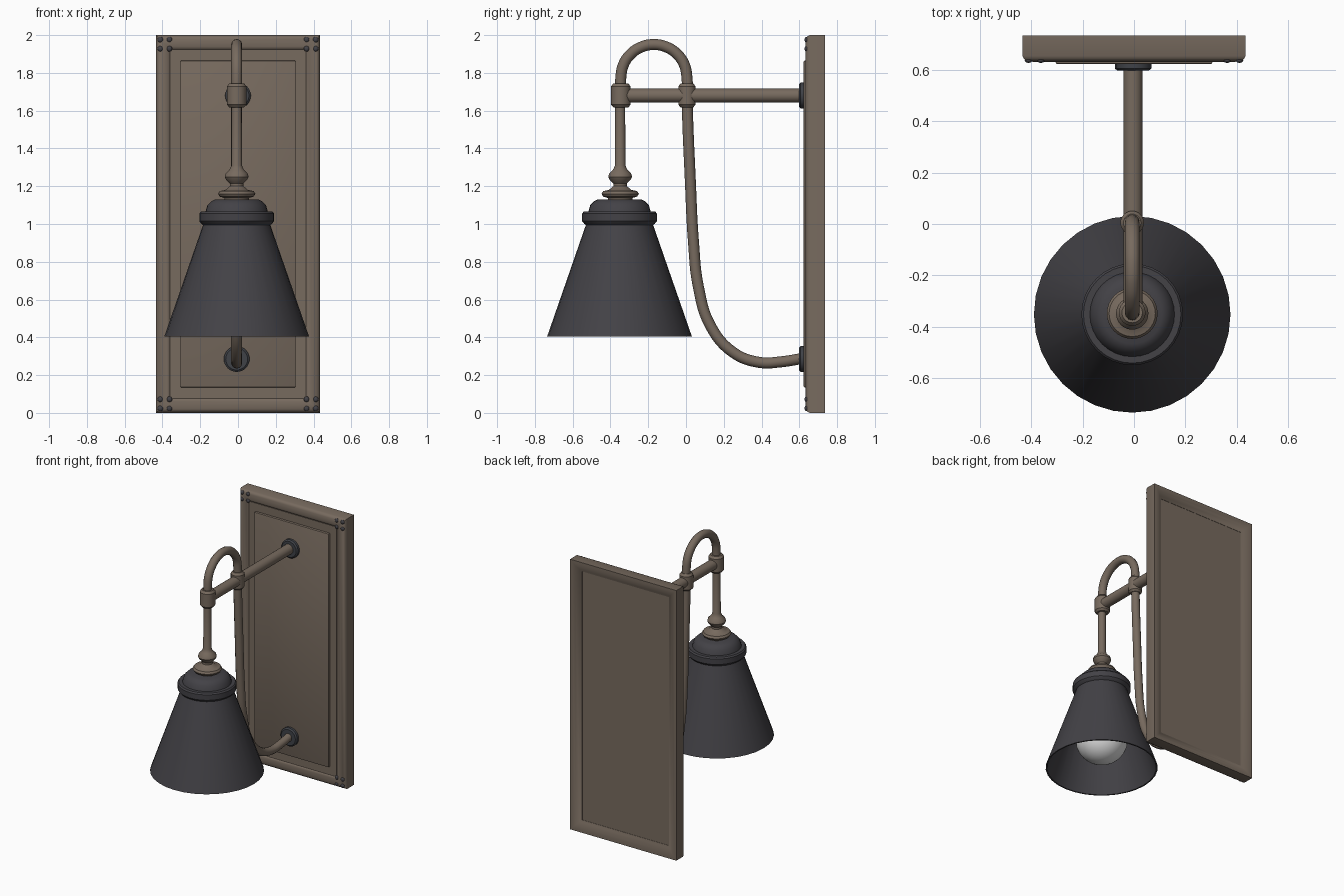
import bpy, bmesh, math
from mathutils import Matrix, Vector

if "Cube" in bpy.data.objects:
    bpy.data.objects.remove(bpy.data.objects["Cube"])


def material(name, rgb):
    m = bpy.data.materials.new(name)
    m.diffuse_color = (*rgb, 1)
    m.use_nodes = True
    m.node_tree.nodes["Principled BSDF"].inputs["Base Color"].default_value = m.diffuse_color
    return m


BRONZE = material("bronze", (0.185, 0.145, 0.113))
DARK = material("dark_metal", (0.056, 0.054, 0.062))
FLANGE = material("flange_metal", (0.05, 0.054, 0.064))
GLASS = material("bulb_glass", (0.75, 0.75, 0.75))

CX, CY = -0.007, -0.352      # axis of the shade
AY = -0.345                  # front leg of the arch
BY = 0.005                   # rear leg of the arch
ARM_Z = 1.68


def finish(name, bm, mat, angle=35):
    bmesh.ops.recalc_face_normals(bm, faces=bm.faces)
    me = bpy.data.meshes.new(name)
    bm.to_mesh(me)
    bm.free()
    ob = bpy.data.objects.new(name, me)
    bpy.context.collection.objects.link(ob)
    me.materials.append(mat)
    bpy.ops.object.select_all(action='DESELECT')
    ob.select_set(True)
    bpy.context.view_layer.objects.active = ob
    bpy.ops.object.shade_smooth_by_angle(angle=math.radians(angle))
    return ob


def lathe(name, profile, mat, loc, axis='Z', seg=32, closed=False):
    """Spin (radius, height) points; axis 'Y' lays the part along y."""
    bm = bmesh.new()
    rings = []
    for r, h in profile:
        if r < 1e-5:
            rings.append([bm.verts.new((0, 0, h))] * seg)
        else:
            rings.append([bm.verts.new((r * math.cos(2 * math.pi * i / seg),
                                        r * math.sin(2 * math.pi * i / seg), h))
                          for i in range(seg)])
    pairs = list(zip(rings, rings[1:]))
    if closed:
        pairs.append((rings[-1], rings[0]))
    for a, b in pairs:
        for i in range(seg):
            j = (i + 1) % seg
            vs = list(dict.fromkeys((a[i], a[j], b[j], b[i])))
            if len(vs) > 2:
                bm.faces.new(vs)
    if axis == 'Y':
        bm.transform(Matrix.Rotation(math.radians(-90), 4, 'X'))
    bm.transform(Matrix.Translation(loc))
    return finish(name, bm, mat)


def box(name, lo, hi, mat, bevel=0.0):
    bm = bmesh.new()
    bmesh.ops.create_cube(bm, size=1)
    lo, hi = Vector(lo), Vector(hi)
    for v in bm.verts:
        v.co = Vector([(lo[k] + hi[k]) / 2 + v.co[k] * (hi[k] - lo[k]) for k in range(3)])
    if bevel:
        bmesh.ops.bevel(bm, geom=list(bm.edges), offset=bevel, segments=2,
                        profile=0.5, affect='EDGES')
    return finish(name, bm, mat)


def tube(name, pts, radius, mat):
    cu = bpy.data.curves.new(name, 'CURVE')
    cu.dimensions = '3D'
    cu.bevel_depth = radius
    cu.bevel_resolution = 4
    cu.resolution_u = 6
    cu.use_fill_caps = True
    sp = cu.splines.new('BEZIER')
    sp.bezier_points.add(len(pts) - 1)
    for p, co in zip(sp.bezier_points, pts):
        p.co = co
        p.handle_left_type = p.handle_right_type = 'AUTO'
    ob = bpy.data.objects.new(name, cu)
    bpy.context.collection.objects.link(ob)
    cu.materials.append(mat)
    bpy.ops.object.select_all(action='DESELECT')
    ob.select_set(True)
    bpy.context.view_layer.objects.active = ob
    bpy.ops.object.convert(target='MESH')
    bpy.ops.object.shade_smooth_by_angle(angle=math.radians(40))
    return ob


# Mitred frame: (inset from the outer edge, y) swept round four corners
frame_profile = [(0, 0.735), (0, 0.655), (0.006, 0.643), (0.02, 0.635), (0.04, 0.632),
                 (0.06, 0.635), (0.074, 0.643), (0.08, 0.655), (0.08, 0.708),
                 (0.065, 0.715), (0.04, 0.73), (0.015, 0.735)]
bm = bmesh.new()
corners = []
for sx, sz in ((-1, -1), (1, -1), (1, 1), (-1, 1)):
    corners.append([bm.verts.new((sx * (0.435 - w), y, 1 + sz * (1 - w)))
                    for w, y in frame_profile])
n = len(frame_profile)
for c in range(4):
    a, b = corners[c], corners[(c + 1) % 4]
    for i in range(n):
        j = (i + 1) % n
        bm.faces.new((a[i], a[j], b[j], b[i]))
finish("backplate_frame", bm, BRONZE)

# Backplate panel and its raised field
box("backplate_panel", (-0.36, 0.64, 0.075), (0.36, 0.706, 1.925), BRONZE)
box("raised_panel", (-0.305, 0.623, 0.135), (0.305, 0.66, 1.865), BRONZE, 0.006)

# Four studs in each frame corner
bm = bmesh.new()
for sx in (-1, 1):
    for z in (0.048, 1.952):
        for dx in (-0.024, 0.024):
            for dz in (-0.024, 0.024):
                bmesh.ops.create_uvsphere(
                    bm, u_segments=12, v_segments=8, radius=0.015,
                    matrix=Matrix.Translation((sx * 0.387 + dx, 0.638, z + dz))
                    @ Matrix.Diagonal((1, 0.7, 1, 1)))
finish("corner_studs", bm, DARK, 60)

# Wall flanges
flange = [(0, 0), (0.058, 0), (0.068, 0.008), (0.068, 0.03), (0, 0.03)]
lathe("upper_flange", flange, FLANGE, (0, 0.598, ARM_Z), 'Y')
lathe("lower_flange", flange, FLANGE, (CX, 0.598, 0.285), 'Y')

# Horizontal arm and the collars on it
lathe("horizontal_arm", [(0, AY), (0.037, AY), (0.037, 0.61), (0, 0.61)],
      BRONZE, (-0.004, 0, ARM_Z), 'Y', 24)
for name, y, r in (("front_collar", AY, 0.052), ("rear_collar", BY, 0.046)):
    lathe(name, [(0, -0.062), (r - 0.012, -0.062), (r, -0.048), (r, 0.048),
                 (r - 0.012, 0.064), (0, 0.064)], BRONZE, (CX, y, ARM_Z), seg=24)

# Curved pipe: arch over the arm, then down and back to the wall
mid, rad = (AY + BY) / 2, (BY - AY) / 2
path = [(CX, AY, 1.7)]
path += [(CX, mid - rad * math.cos(math.pi * k / 8), 1.775 + rad * math.sin(math.pi * k / 8))
         for k in range(9)]
path += [(CX, y, z) for y, z in ((0.007, 1.62), (0.022, 1.25), (0.04, 0.9), (0.065, 0.67),
                                 (0.13, 0.46), (0.25, 0.32), (0.39, 0.267),
                                 (0.5, 0.27), (0.61, 0.287))]
tube("curved_pipe", path, 0.029, BRONZE)

# Turned stem above the shade
lathe("turned_stem", [(0, 1.7), (0.026, 1.7), (0.028, 1.31), (0.034, 1.295), (0.04, 1.285),
                      (0.058, 1.268), (0.063, 1.25), (0.056, 1.235), (0.036, 1.215),
                      (0.036, 1.2), (0.06, 1.18), (0.09, 1.174), (0.099, 1.16),
                      (0.09, 1.145), (0.065, 1.138), (0.065, 1.1), (0, 1.1)],
      BRONZE, (CX, (CY + AY) / 2, 0))

# Shade: domed cap, rolled band and open cone with an inner wall
lathe("shade", [(0, 1.13), (0.115, 1.13), (0.135, 1.12), (0.155, 1.1), (0.165, 1.065),
                (0.19, 1.065), (0.198, 1.055), (0.198, 1.015), (0.186, 1.0), (0.178, 0.995),
                (0.383, 0.405), (0.373, 0.405), (0.168, 0.995), (0.15, 1.07), (0, 1.1)],
      DARK, (CX, CY, 0), seg=32)

# Lamp socket and bulb inside the shade
lathe("bulb_socket", [(0, 1.1), (0.07, 1.1), (0.07, 0.88), (0, 0.88)], DARK, (CX, CY, 0), seg=24)
bulb = [(0, 0.89), (0.065, 0.89), (0.085, 0.83)]
bulb += [(0.18 * math.sin(math.radians(t)), 0.63 + 0.18 * math.cos(math.radians(t)))
         for t in range(36, 169, 12)]
lathe("bulb", bulb + [(0, 0.45)], GLASS, (CX, CY, 0))
